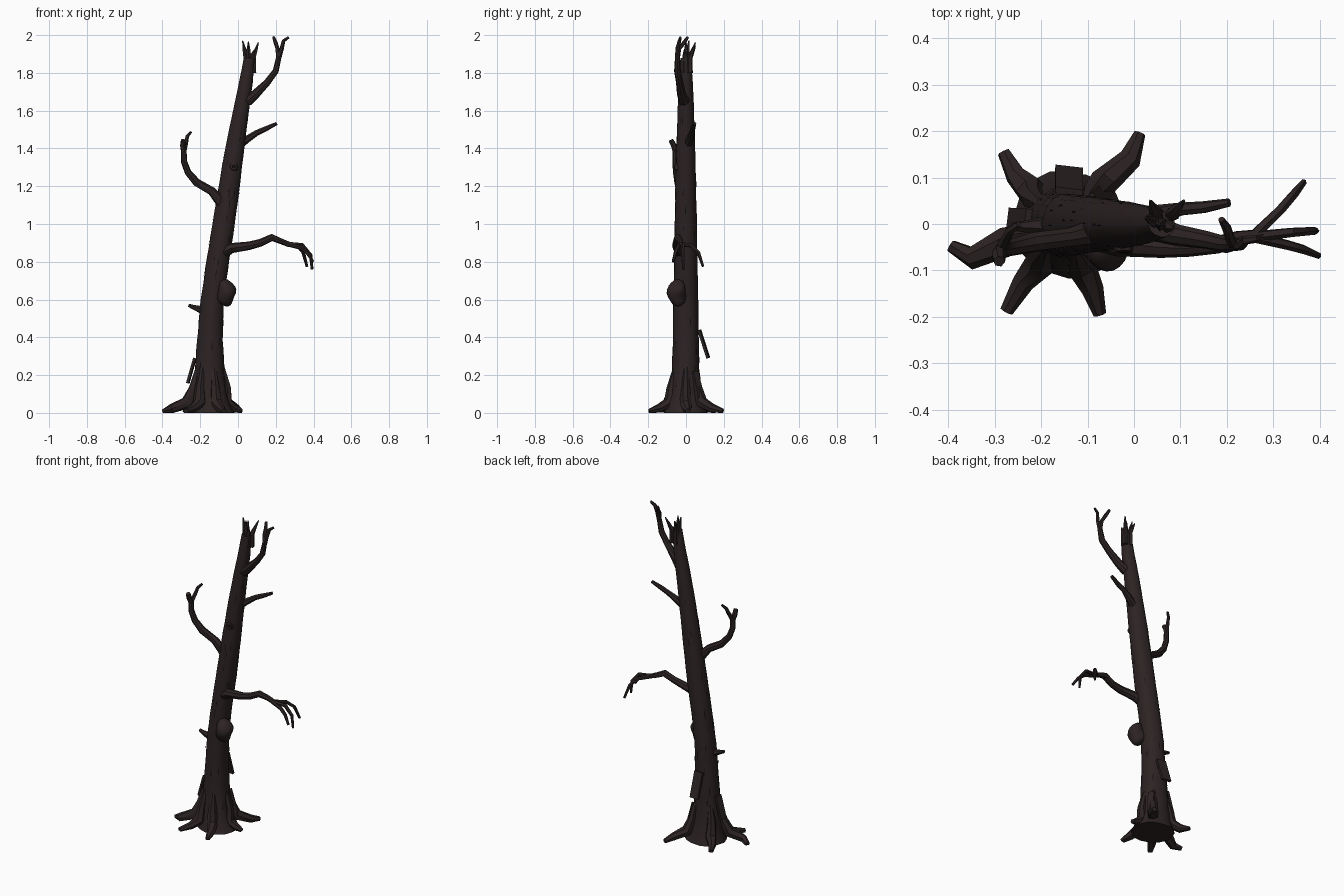
import bpy
import bmesh
import math
import random
from mathutils import Vector, Matrix

random.seed(4)
if "Cube" in bpy.data.objects:
    bpy.data.objects.remove(bpy.data.objects["Cube"])


def make_material(name, colour):
    mat = bpy.data.materials.new(name)
    mat.use_nodes = True
    mat.diffuse_color = colour
    mat.node_tree.nodes["Principled BSDF"].inputs["Base Color"].default_value = colour
    return mat


bark = make_material("dark bark", (0.026, 0.017, 0.017, 1))
crack = make_material("black crack", (0.006, 0.004, 0.004, 1))


def finish(name, bm, mat=bark, smooth=True):
    bmesh.ops.recalc_face_normals(bm, faces=bm.faces)
    mesh = bpy.data.meshes.new(name)
    bm.to_mesh(mesh)
    bm.free()
    mesh.materials.append(mat)
    obj = bpy.data.objects.new(name, mesh)
    bpy.context.collection.objects.link(obj)
    if smooth:
        bpy.ops.object.select_all(action="DESELECT")
        obj.select_set(True)
        bpy.context.view_layer.objects.active = obj
        bpy.ops.object.shade_smooth_by_angle(angle=math.radians(35))
    return obj


def bridge_rings(bm, rings):
    for low, high in zip(rings, rings[1:]):
        for i in range(len(low)):
            j = (i + 1) % len(low)
            bm.faces.new((low[i], low[j], high[j], high[i]))
    bm.faces.new(rings[0][::-1])
    bm.faces.new(rings[-1])


def limb(name, path, sides=8, rough=0.08):
    """Tapered tube through points given as (x, y, z, radius)."""
    bm = bmesh.new()
    points = [Vector(p[:3]) for p in path]
    rings = []
    side = None
    for k, centre in enumerate(points):
        ahead = points[min(k + 1, len(points) - 1)]
        behind = points[max(k - 1, 0)]
        along = (ahead - behind).normalized()
        if side is None:
            side = along.orthogonal()
        side = (side - along * side.dot(along)).normalized()
        other = along.cross(side)
        ring = []
        for i in range(sides):
            a = math.tau * i / sides
            r = path[k][3] * random.uniform(1 - rough, 1 + rough)
            ring.append(bm.verts.new(centre + (side * math.cos(a) + other * math.sin(a)) * r))
        rings.append(ring)
    bridge_rings(bm, rings)
    return finish(name, bm)


# Leaning trunk: height, centre x, half width, half depth
PROFILE = [
    (0, -.14, .125, .115), (.05, -.145, .105, .1), (.12, -.15, .092, .084),
    (.22, -.15, .08, .072), (.4, -.147, .068, .068), (.6, -.135, .062, .065),
    (.8, -.107, .061, .061), (1, -.075, .06, .058), (1.2, -.046, .057, .054),
    (1.4, -.016, .051, .049), (1.6, .016, .043, .043), (1.75, .042, .037, .036),
    (1.88, .06, .029, .028),
]


def trunk_at(z):
    for a, b in zip(PROFILE, PROFILE[1:]):
        if z <= b[0]:
            t = (z - a[0]) / (b[0] - a[0])
            return [p + (q - p) * t for p, q in zip(a, b)][1:]
    return PROFILE[-1][1:]


def on_trunk(z, angle, scale=1.0):
    cx, rx, ry = trunk_at(z)
    return Vector((cx + math.cos(angle) * rx * scale, math.sin(angle) * ry * scale, z))


bm = bmesh.new()
SIDES, LEVELS = 20, 34
ridges = [random.uniform(.95, 1.04) for _ in range(SIDES)]
rings = []
for level in range(LEVELS + 1):
    z = PROFILE[-1][0] * (level / LEVELS) ** 1.2
    rings.append([bm.verts.new(on_trunk(z, math.tau * i / SIDES, ridges[i] * random.uniform(.98, 1.02)))
                  for i in range(SIDES)])
bridge_rings(bm, rings)
finish("trunk", bm)

# Splintered crown
SPLINTERS = [(.025, .015, 1.97), (.055, .0, 1.965), (.108, .05, 1.96), (.035, .05, 1.94), (.085, -.01, 1.92)]
for n, (x, y, z) in enumerate(SPLINTERS):
    bx, by = .06 + (x - .06) * .45, y * .4
    limb(f"crown_splinter_{n}", [(bx, by, 1.8, .017), (bx, by, 1.88, .015),
                                 ((bx + x) / 2, (by + y) / 2, (z + 1.88) / 2, .01), (x, y, z, .003)], sides=5)

# Branches
limb("upper_branch", [(.05, -.01, 1.65, .028), (.095, -.025, 1.69, .023), (.155, -.035, 1.75, .019),
                      (.2, -.045, 1.81, .017), (.217, -.045, 1.89, .014)])
limb("upper_branch_inner_twig", [(.216, -.045, 1.875, .014), (.208, -.035, 1.93, .011),
                                 (.2, -.01, 1.96, .011), (.188, .01, 1.99, .007)], sides=6)
limb("upper_branch_outer_twig", [(.216, -.045, 1.875, .014), (.232, -.045, 1.93, .011),
                                 (.242, -.035, 1.97, .01), (.268, -.03, 1.988, .007)], sides=6)
limb("short_branch", [(.01, .01, 1.42, .024), (.05, .02, 1.45, .02), (.1, .032, 1.483, .015),
                      (.15, .036, 1.505, .014), (.205, .046, 1.532, .009)], sides=7)
limb("bent_branch", [(-.06, -.01, 1.07, .03), (-.1, -.02, 1.13, .027), (-.14, -.03, 1.175, .023),
                     (-.22, -.04, 1.22, .021), (-.265, -.05, 1.275, .018), (-.285, -.055, 1.33, .017),
                     (-.287, -.055, 1.395, .015)])
limb("bent_branch_outer_twig", [(-.287, -.055, 1.38, .015), (-.292, -.065, 1.415, .016),
                                (-.29, -.08, 1.445, .013)], sides=6)
limb("bent_branch_inner_twig", [(-.287, -.055, 1.38, .014), (-.275, -.03, 1.43, .011),
                                (-.268, -.015, 1.465, .01), (-.248, .0, 1.487, .007)], sides=6)
limb("lower_branch", [(-.09, -.02, .84, .034), (-.035, -.04, .872, .028), (.06, -.05, .885, .022),
                      (.12, -.052, .9, .02), (.18, -.045, .928, .02), (.225, -.03, .91, .016),
                      (.275, -.025, .89, .014)])

# Drooping fingers at the end of the lower branch
FINGERS = [((.315, .03, .885), (.345, .065, .85), (.365, .09, .775)),
           ((.34, -.018, .888), (.385, -.015, .835), (.392, -.015, .76)),
           ((.33, -.045, .875), (.365, -.055, .85), (.398, -.068, .8))]
for n, (knuckle, middle, tip) in enumerate(FINGERS):
    limb(f"branch_finger_{n}", [(.255, -.028, .895, .012), (*knuckle, .011), (*middle, .01), (*tip, .007)], sides=6)

limb("broken_stub", [(-.15, 0, .53, .024), (-.205, -.005, .55, .018), (-.235, -.005, .56, .013),
                     (-.262, -.005, .57, .009)], sides=6)

# Roots: bend and tip on the ground, with a buttress rising up the trunk
ROOTS = [((-.27, -.04), (-.35, -.073), (-.395, -.048)), ((-.22, .07), (-.255, .105), (-.28, .155)),
         ((-.07, .085), (-.01, .14), (.012, .195)), ((-.205, -.085), (-.24, -.125), (-.275, -.188)),
         ((-.115, -.085), (-.09, -.14), (-.075, -.195)), ((-.06, .0), (-.02, .005), (.02, .01))]
for n, (foot, bend, tip) in enumerate(ROOTS):
    angle = math.atan2(foot[1], foot[0] + .145)
    start = on_trunk(.24, angle, .85)
    mid = on_trunk(.13, angle, 1)
    root = limb(f"root_{n}", [(*start, .012), (*mid, .026), (*foot, .055, .033),
                              (*bend, .022, .024), (*tip, .008, .014)], sides=7, rough=.12)
    for v in root.data.vertices:
        v.co.z = max(v.co.z, 0)


# Loose bark plates: hinge point, hanging end, width
def bark_plate(name, top, bottom, width):
    top, bottom = Vector(top), Vector(bottom)
    along = (bottom - top).normalized()
    outward = Vector((top.x + .148, top.y, 0)).normalized()
    across = along.cross(outward).normalized()
    normal = across.cross(along)
    frame = Matrix((across, along, normal)).transposed().to_4x4()
    size = Matrix.Diagonal((width, (bottom - top).length, .014, 1))
    bm = bmesh.new()
    bmesh.ops.create_cube(bm, size=1, matrix=Matrix.Translation((top + bottom) / 2) @ frame @ size)
    finish(name, bm, smooth=False)


bark_plate("back_bark_plate", (-.14, .07, .44), (-.14, .118, .29), .06)
bark_plate("side_bark_plate", (-.228, .01, .29), (-.266, .012, .157), .045)
bark_plate("low_bark_plate", (-.085, .05, .22), (-.06, .075, .08), .035)

# Burl and knot on the front of the trunk
bm = bmesh.new()
place = Matrix.Translation((-.062, -.048, .635)) @ Matrix.Diagonal((.049, .05, .072, 1))
bmesh.ops.create_icosphere(bm, subdivisions=3, radius=1, matrix=place)
for v in bm.verts:
    v.co.x += .006 * math.sin(v.co.z * 60)
    v.co.y += .005 * math.sin(v.co.z * 50 + v.co.x * 40)
finish("burl", bm)


def knot(name, mat, radius, reach):
    limb(name, [(-.022, -.03, 1.3, radius * 1.3), (-.022, -.05 - reach, 1.305, radius)]).data.materials[0] = mat


knot("knot_ring", bark, .02, .01)
knot("knot_hollow", crack, .011, .012)

# Thin cracks scattered in the bark
bm = bmesh.new()
for _ in range(46):
    z, angle = random.uniform(.15, 1.6), random.uniform(0, math.tau)
    length, spread = random.uniform(.025, .07), random.uniform(.03, .06)
    corners = [(z, angle), (z + length * .5, angle + spread), (z + length, angle + .02), (z + length * .5, angle - spread)]
    bm.faces.new([bm.verts.new(on_trunk(h, a, 1.045)) for h, a in corners])
finish("bark_cracks", bm, crack, smooth=False)
